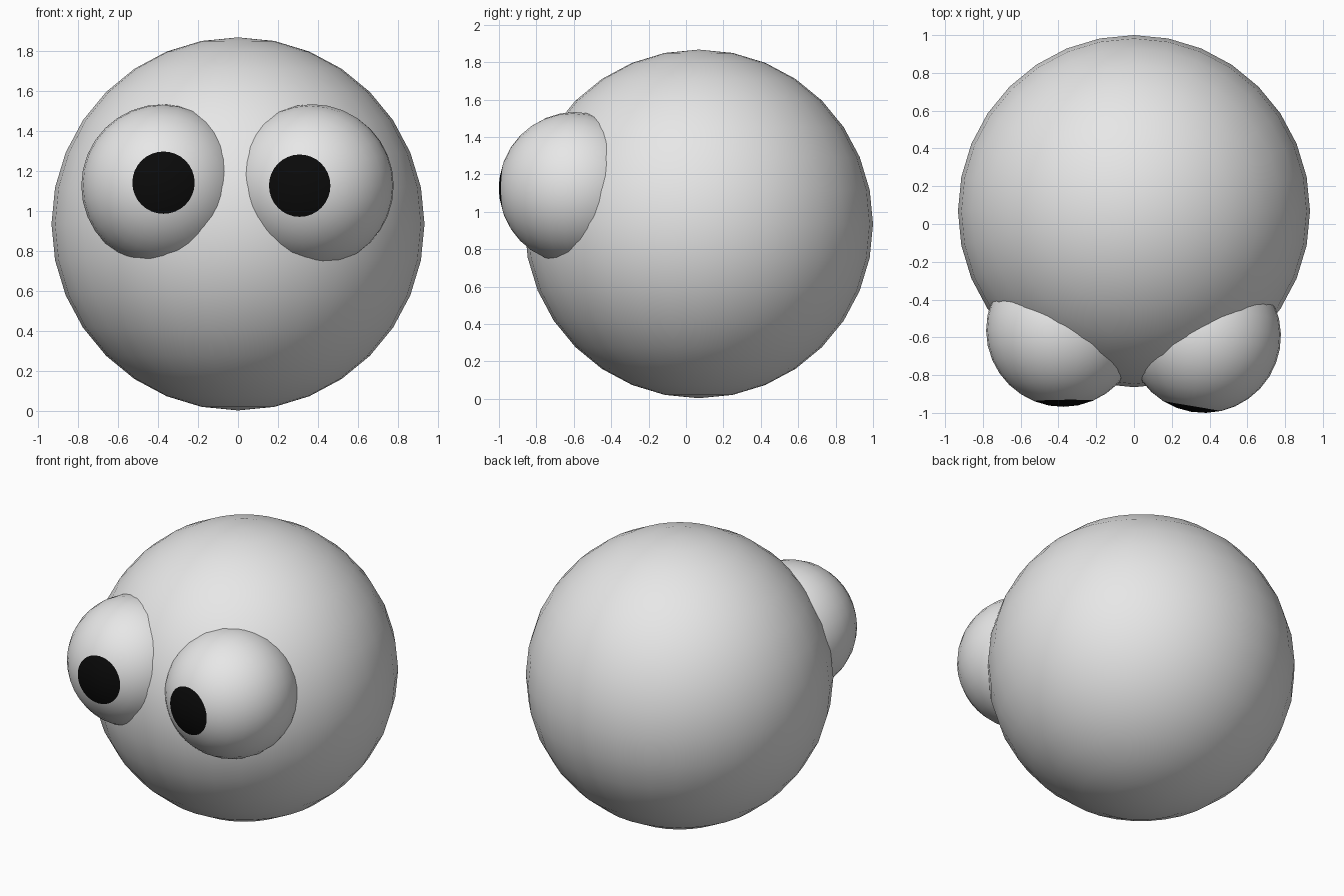
import bpy
import math
from mathutils import Vector

cube = bpy.data.objects.get("Cube")
if cube:
    bpy.data.objects.remove(cube, do_unlink=True)


def make_material(name, color):
    mat = bpy.data.materials.new(name)
    mat.use_nodes = True
    mat.diffuse_color = color
    mat.node_tree.nodes["Principled BSDF"].inputs["Base Color"].default_value = color
    return mat


grey = make_material("light_grey", (0.8, 0.8, 0.8, 1))
black = make_material("pupil_black", (0.003, 0.003, 0.003, 1))


def make_sphere(name, center, radius):
    bpy.ops.mesh.primitive_uv_sphere_add(
        segments=32, ring_count=16, radius=radius, location=center)
    obj = bpy.context.object
    obj.name = name
    obj.data.materials.append(grey)
    bpy.ops.object.shade_smooth()
    return obj


def make_eye(name, center, gaze, radius=0.407):
    """Sphere with its pole along the gaze; the polar cap is the pupil."""
    eye = make_sphere(name, center, radius)
    eye.data.materials.append(black)
    rim = radius * math.cos(math.radians(22.5))
    for face in eye.data.polygons:
        if face.center.z > rim:
            face.material_index = 1
    eye.rotation_euler = Vector(gaze).to_track_quat('Z', 'Y').to_euler()


# Round body
make_sphere("body", (0, 0.068, 0.935), 0.932)

# Bulging eyes, each with its own gaze
make_eye("right_eye", (-0.376, -0.561, 1.126), (0.01, -1, 0.04))
make_eye("left_eye", (0.371, -0.593, 1.126), (-0.167, -0.986, 0))
